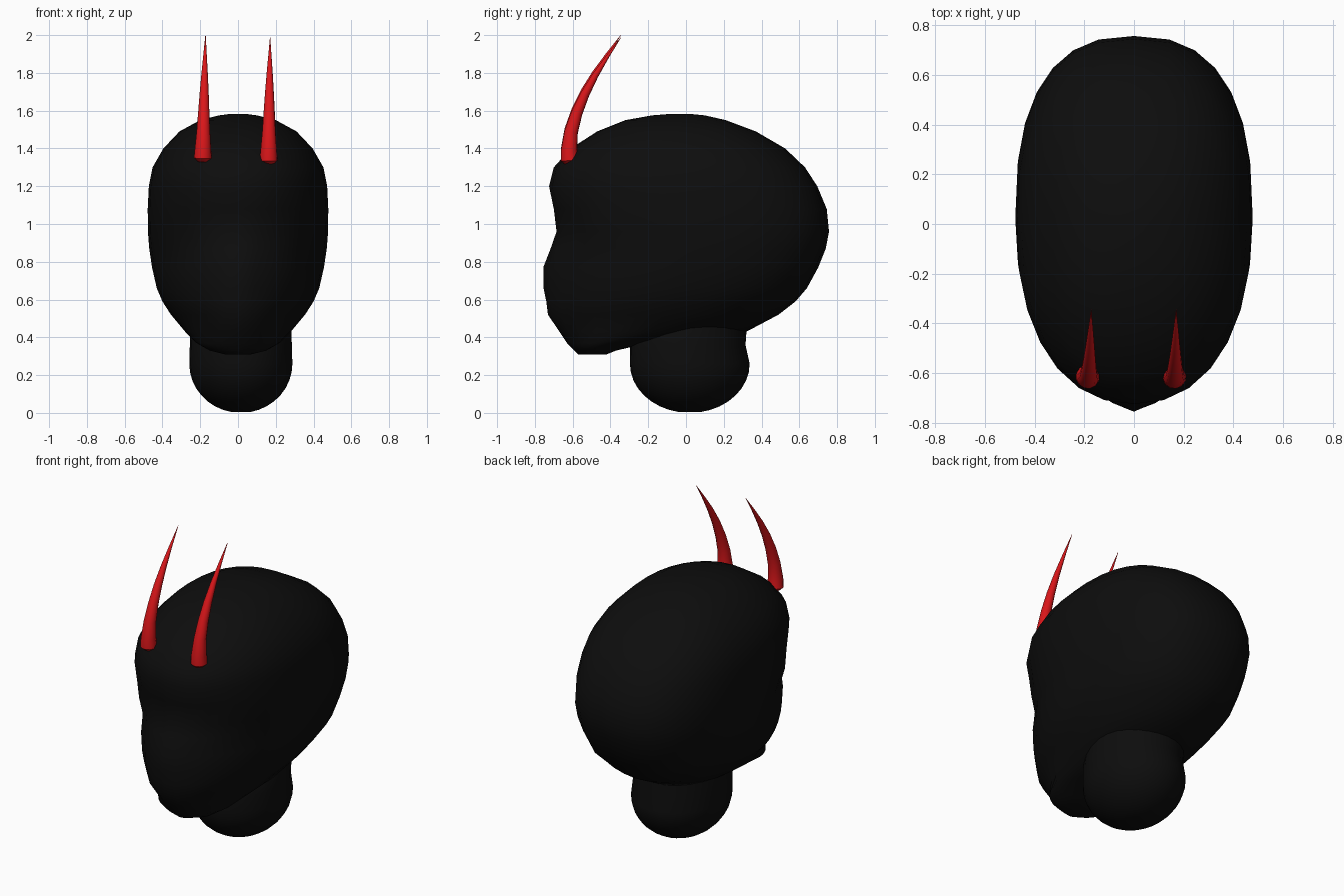
import bpy, bmesh, math

if "Cube" in bpy.data.objects:
    bpy.data.objects.remove(bpy.data.objects["Cube"])


def material(name, rgb):
    m = bpy.data.materials.new(name)
    m.use_nodes = True
    m.diffuse_color = (*rgb, 1)
    m.node_tree.nodes["Principled BSDF"].inputs["Base Color"].default_value = (*rgb, 1)
    return m


black = material("matte black", (0.004, 0.004, 0.004))
red = material("horn red", (0.7, 0.008, 0.01))


def smooth(obj, degrees):
    bpy.ops.object.select_all(action="DESELECT")
    obj.select_set(True)
    bpy.context.view_layer.objects.active = obj
    bpy.ops.object.shade_smooth_by_angle(angle=math.radians(degrees))


def power(v, n):
    return math.copysign(abs(v) ** (2 / n), v)


def loft(name, rows, mat, sides=28, x=0, shape=None, detail=None):
    """Stack oval rings given as (z, front y, back y, half width)."""
    bm = bmesh.new()
    rings = []
    for z, front, back, width in rows:
        mid, half = (front + back) / 2, (back - front) / 2
        ring = []
        for i in range(sides):
            a = math.tau * i / sides - math.pi / 2
            n = shape(z, math.sin(a)) if shape else 2
            px = width * power(math.cos(a), n)
            py = mid + half * power(math.sin(a), n)
            if detail:
                py += detail(px, py, z)
            ring.append(bm.verts.new((x + px, py, z)))
        rings.append(ring)
    for low, high in zip(rings, rings[1:]):
        for i in range(sides):
            j = (i + 1) % sides
            bm.faces.new((low[i], low[j], high[j], high[i]))
    bm.faces.new(rings[0][::-1])
    bm.faces.new(rings[-1])
    mesh = bpy.data.meshes.new(name)
    bm.to_mesh(mesh)
    bm.free()
    mesh.materials.append(mat)
    obj = bpy.data.objects.new(name, mesh)
    bpy.context.collection.objects.link(obj)
    smooth(obj, 60)
    return obj


# Head: jaw, cheeks, brow and long cranium
head_rows = [
    (0.31, -0.57, -0.42, 0.07), (0.33, -0.59, -0.37, 0.15),
    (0.37, -0.63, -0.2, 0.22), (0.43, -0.67, 0.32, 0.28),
    (0.52, -0.73, 0.49, 0.355), (0.59, -0.735, 0.58, 0.40),
    (0.66, -0.74, 0.64, 0.43), (0.77, -0.735, 0.70, 0.455),
    (0.87, -0.71, 0.74, 0.47), (0.96, -0.685, 0.757, 0.477),
    (1.08, -0.70, 0.745, 0.478), (1.2, -0.725, 0.695, 0.472),
    (1.3, -0.70, 0.63, 0.452), (1.4, -0.61, 0.525, 0.395),
    (1.49, -0.47, 0.37, 0.31), (1.55, -0.32, 0.21, 0.2),
    (1.575, -0.18, 0.1, 0.1), (1.583, -0.08, 0.02, 0.04),
]


def head_shape(z, facing):
    if facing > 0:
        return 2.5 if z > 0.6 else 2.2
    return 1.85 if z < 0.9 else 2.2


def face_detail(x, y, z):
    if y > -0.4:
        return 0
    nose = -0.022 * math.exp(-(x / 0.04) ** 2 - ((z - 0.74) / 0.12) ** 2)
    sockets = 0.025 * math.exp(-((abs(x) - 0.2) / 0.1) ** 2 - ((z - 0.98) / 0.09) ** 2)
    return nose + sockets


loft("head", head_rows, black, shape=head_shape, detail=face_detail)

# Neck: rounded bottom rising into a short column
neck_rows = []
for step in range(1, 10):
    t = math.pi / 2 * step / 9
    r = math.sin(t)
    neck_rows.append((0.26 * (1 - math.cos(t)), 0.02 - 0.317 * r, 0.02 + 0.317 * r, 0.273 * r))
neck_rows += [(0.36, -0.295, 0.315, 0.27), (0.43, -0.28, 0.32, 0.268), (0.52, -0.2, 0.3, 0.25)]
loft("neck", neck_rows, black, x=0.015)

# Horns: tapered tubes sweeping backwards, (y, z, radius)
horn_path = [
    (-0.613, 1.33, 0.026), (-0.615, 1.35, 0.048), (-0.619, 1.4, 0.044),
    (-0.608, 1.5, 0.036), (-0.578, 1.6, 0.03), (-0.535, 1.7, 0.024),
    (-0.48, 1.8, 0.017), (-0.415, 1.9, 0.009), (-0.345, 2.0, 0.001),
]


def horn(name, base_x, tip_x, drop):
    curve = bpy.data.curves.new(name, "CURVE")
    curve.dimensions = "3D"
    curve.bevel_depth = 1
    curve.bevel_resolution = 4
    curve.use_fill_caps = True
    spline = curve.splines.new("POLY")
    spline.points.add(len(horn_path) - 1)
    for point, (y, z, radius) in zip(spline.points, horn_path):
        t = (z - horn_path[0][1]) / (horn_path[-1][1] - horn_path[0][1])
        point.co = (base_x + (tip_x - base_x) * t, y, z - drop, 1)
        point.radius = radius
    curve.materials.append(red)
    obj = bpy.data.objects.new(name, curve)
    bpy.context.collection.objects.link(obj)
    bpy.ops.object.select_all(action="DESELECT")
    obj.select_set(True)
    bpy.context.view_layer.objects.active = obj
    bpy.ops.object.convert(target="MESH")
    smooth(bpy.context.view_layer.objects.active, 50)


horn("right_horn", -0.187, -0.172, 0)
horn("left_horn", 0.162, 0.17, 0.013)
